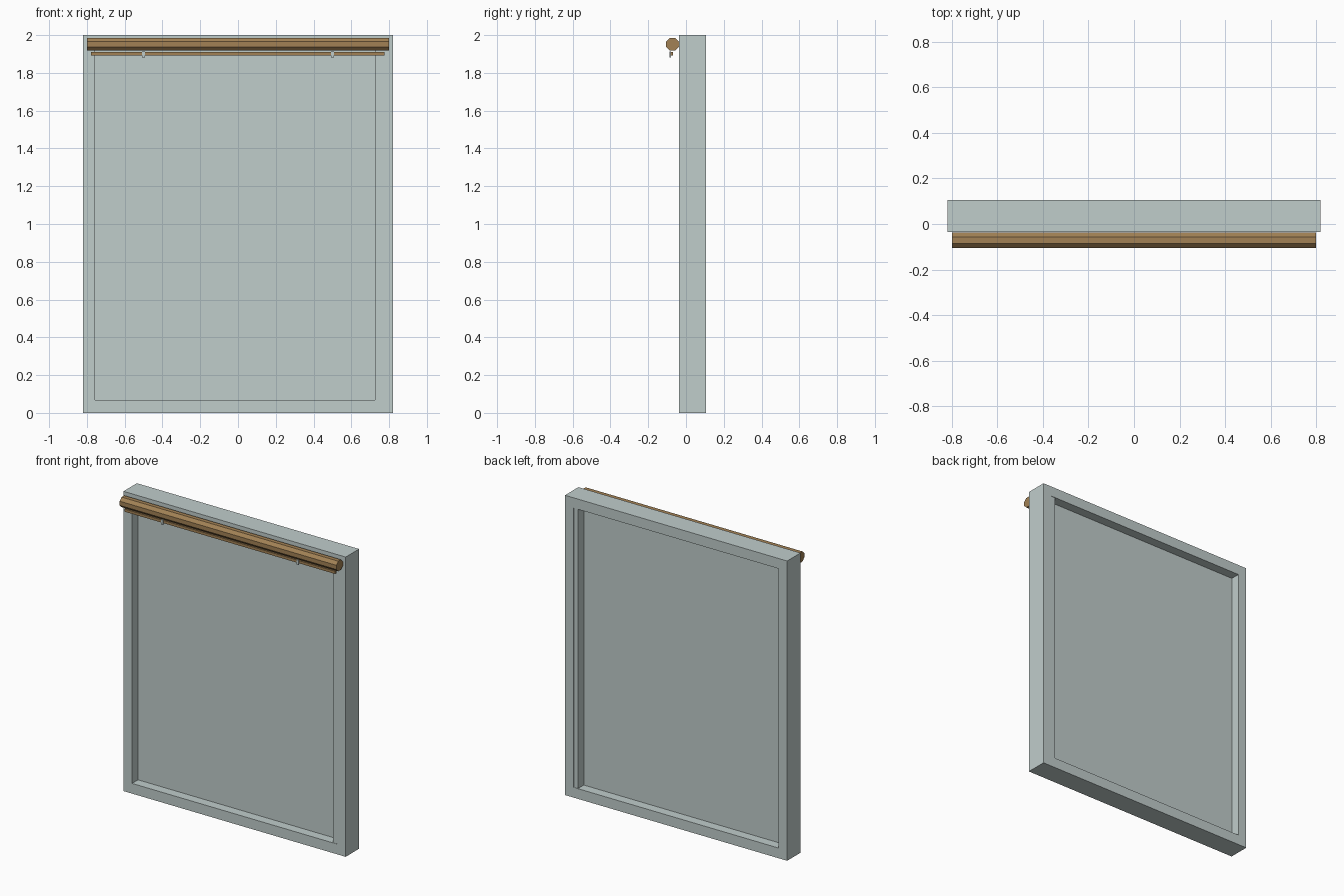
import bpy, bmesh, math
from mathutils import Matrix

if "Cube" in bpy.data.objects:
    bpy.data.objects.remove(bpy.data.objects["Cube"], do_unlink=True)


def material(name, rgb):
    m = bpy.data.materials.new(name)
    m.use_nodes = True
    m.diffuse_color = (*rgb, 1)
    m.node_tree.nodes["Principled BSDF"].inputs["Base Color"].default_value = (*rgb, 1)
    return m


pale = material("pale grey green", (0.53, 0.61, 0.60))
wood = material("brown wood", (0.36, 0.22, 0.09))


def finish(name, bm, mat):
    bmesh.ops.recalc_face_normals(bm, faces=bm.faces)
    me = bpy.data.meshes.new(name)
    bm.to_mesh(me)
    bm.free()
    me.materials.append(mat)
    ob = bpy.data.objects.new(name, me)
    bpy.context.collection.objects.link(ob)
    return ob


def box(name, x, y, z, mat):
    """Box from (low, high) ranges on each axis."""
    bm = bmesh.new()
    bmesh.ops.create_cube(bm, size=1)
    for v in bm.verts:
        v.co = [(a + b) / 2 + c * (b - a) for (a, b), c in zip((x, y, z), v.co)]
    return finish(name, bm, mat)


def rod(name, length, radius, sides, turn, centre, mat):
    """Prism lying along x."""
    bm = bmesh.new()
    bmesh.ops.create_cone(bm, cap_ends=True, segments=sides, radius1=radius,
                          radius2=radius, depth=length)
    bm.transform(Matrix.Translation(centre) @ Matrix.Rotation(math.pi / 2, 4, "Y")
                 @ Matrix.Rotation(turn, 4, "Z"))
    return finish(name, bm, mat)


# Window frame: rectangular ring, extruded through the wall depth
FRONT, BACK = -0.036, 0.105
HALF, INNER, LOW, HIGH = 0.82, 0.757, 0.068, 1.932
bm = bmesh.new()
rings = []
for y in (FRONT, BACK):
    for w, lo, hi in ((HALF, 0, 2), (INNER, LOW, HIGH)):
        rings.append([bm.verts.new((x, y, z))
                      for x, z in ((-w, lo), (w, lo), (w, hi), (-w, hi))])
fo, fi, bo, bi = rings
for a, b in ((fo, fi), (bo, bi), (fo, bo), (fi, bi)):
    for i in range(4):
        j = (i + 1) % 4
        bm.faces.new((a[i], a[j], b[j], b[i]))
finish("window_frame", bm, pale)

# Stop strip along one jamb and the pane in the middle of the opening
box("jamb_strip", (0.725, INNER), (FRONT + 0.003, BACK - 0.003), (LOW, HIGH), pale)
box("window_pane", (-INNER, INNER), (0.027, 0.042), (LOW, HIGH), pale)

# Rolled blind with its bottom bar
rod("blind_roll", 1.6, 0.0365, 8, math.pi / 8, (0, -0.0713, 1.952), wood)
box("blind_bottom_bar", (-0.778, 0.775), (-0.083, -0.07), (1.893, 1.911), wood)

# Small pull tabs on the bar
for side, x in (("right", -0.5), ("left", 0.5)):
    box("pull_tab_" + side, (x - 0.007, x + 0.007), (-0.087, -0.08), (1.882, 1.914), pale)
